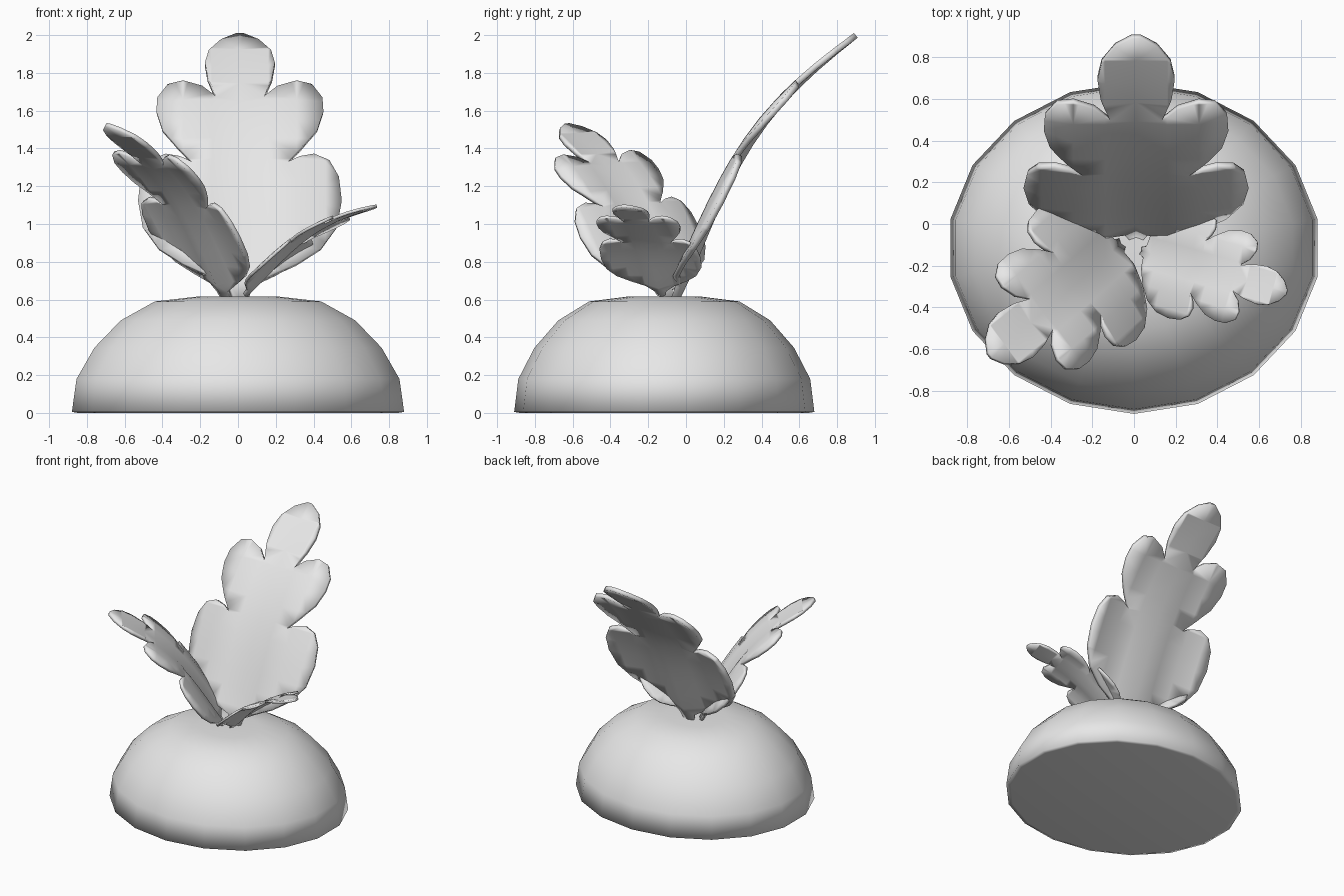
import bpy, bmesh, math
from mathutils import Vector, Matrix

cube = bpy.data.objects.get("Cube")
if cube:
    bpy.data.objects.remove(cube)

grey = bpy.data.materials.new("plain_grey")
grey.use_nodes = True
colour = (0.8, 0.8, 0.8, 1)
grey.diffuse_color = colour
grey.node_tree.nodes["Principled BSDF"].inputs["Base Color"].default_value = colour


def add_object(name, bm):
    mesh = bpy.data.meshes.new(name)
    bmesh.ops.recalc_face_normals(bm, faces=bm.faces)
    for face in bm.faces:
        face.smooth = True
    bm.to_mesh(mesh)
    bm.free()
    mesh.materials.append(grey)
    obj = bpy.data.objects.new(name, mesh)
    bpy.context.collection.objects.link(obj)
    return obj


# Root dome: a faceted oval turned from a profile, with a flat underside
def make_dome(sides=18, depth=0.89, centre_y=-0.115):
    profile = [(0.86, 0), (0.893, 0.005), (0.868, 0.18), (0.772, 0.345),
               (0.63, 0.49), (0.447, 0.59), (0.225, 0.615)]
    bm = bmesh.new()
    rings = []
    for r, z in profile:
        ring = []
        for i in range(sides):
            a = 2 * math.pi * (i + 0.5) / sides
            ring.append(bm.verts.new((r * math.cos(a), centre_y + r * depth * math.sin(a), z)))
        rings.append(ring)
    for low, high in zip(rings, rings[1:]):
        for i in range(sides):
            j = (i + 1) % sides
            bm.faces.new((low[i], low[j], high[j], high[i]))
    bm.faces.new(rings[0][::-1])
    top = bm.verts.new((0, centre_y, 0.605))
    for i in range(sides):
        bm.faces.new((rings[-1][i], rings[-1][(i + 1) % sides], top))
    return add_object("dome", bm)


# Half outline of a lobed leaf: distance from midrib, distance along midrib
HALF = [(0.04, 0), (0.06, 0.06), (0.16, 0.1), (0.3, 0.17), (0.43, 0.27), (0.51, 0.4),
        (0.535, 0.56), (0.52, 0.7), (0.47, 0.79), (0.39, 0.82), (0.32, 0.8), (0.25, 0.76),
        (0.33, 0.86), (0.41, 0.98), (0.44, 1.1), (0.435, 1.2), (0.38, 1.29), (0.3, 1.31),
        (0.2, 1.27), (0.125, 1.19), (0.17, 1.33), (0.185, 1.45), (0.165, 1.55),
        (0.1, 1.64), (0.02, 1.69)]
LENGTH = 1.69


def bend(x, t):
    """Height of the leaf surface: arched along its length, grooved, lobes drooping."""
    arch = 0.14 * math.sin(math.pi * min(1, max(0, t / LENGTH)) ** 1.2)
    fade = 1 - t / LENGTH
    groove = 0.06 * fade * min(1, abs(x) / 0.15)
    droop = 0.6 * max(0, abs(x) - 0.25) ** 2
    return arch + groove - droop


def make_leaf(name, base, along, across, scale):
    bm = bmesh.new()
    outline = HALF + [(-x, t) for x, t in reversed(HALF)]
    bm.faces.new([bm.verts.new((x, t, 0)) for x, t in outline])
    # Slice the blade so that it can bend
    cuts = [((0, 0.13 * i, 0), (0, 1, 0)) for i in range(1, 13)]
    cuts += [((0.15 * i, 0, 0), (1, 0, 0)) for i in range(-3, 4)]
    for point, normal in cuts:
        bmesh.ops.bisect_plane(bm, geom=bm.verts[:] + bm.edges[:] + bm.faces[:],
                               plane_co=point, plane_no=normal, dist=0.0001)
    bmesh.ops.triangulate(bm, faces=bm.faces[:])
    a = Vector(along).normalized()
    w = Vector(across)
    w = (w - a * w.dot(a)).normalized()
    frame = Matrix((w, a, w.cross(a))).transposed()
    for v in bm.verts:
        v.co.z = bend(v.co.x, v.co.y)
        v.co = Vector(base) + frame @ (v.co * scale)
    leaf = add_object(name, bm)
    solid = leaf.modifiers.new("thickness", "SOLIDIFY")
    solid.thickness = 0.032 * scale
    solid.offset = 0
    return leaf


objects = [
    make_dome(),
    make_leaf("back_leaf", (0.01, -0.05, 0.6), (0, 0.95, 1.4), (1, 0, 0), 1),
    make_leaf("right_leaf", (-0.07, -0.1, 0.6), (-0.62, -0.53, 0.92), (-0.6, 0.79, 0.06), 0.73),
    make_leaf("left_leaf", (0.04, -0.13, 0.62), (0.7, -0.2, 0.48), (-0.28, -0.96, 0), 0.51),
]

# Smooth shading; the leaf rims stay sharp
bpy.ops.object.select_all(action="DESELECT")
for obj in objects[1:]:
    obj.select_set(True)
bpy.context.view_layer.objects.active = objects[1]
bpy.ops.object.shade_smooth_by_angle(angle=math.radians(50))
